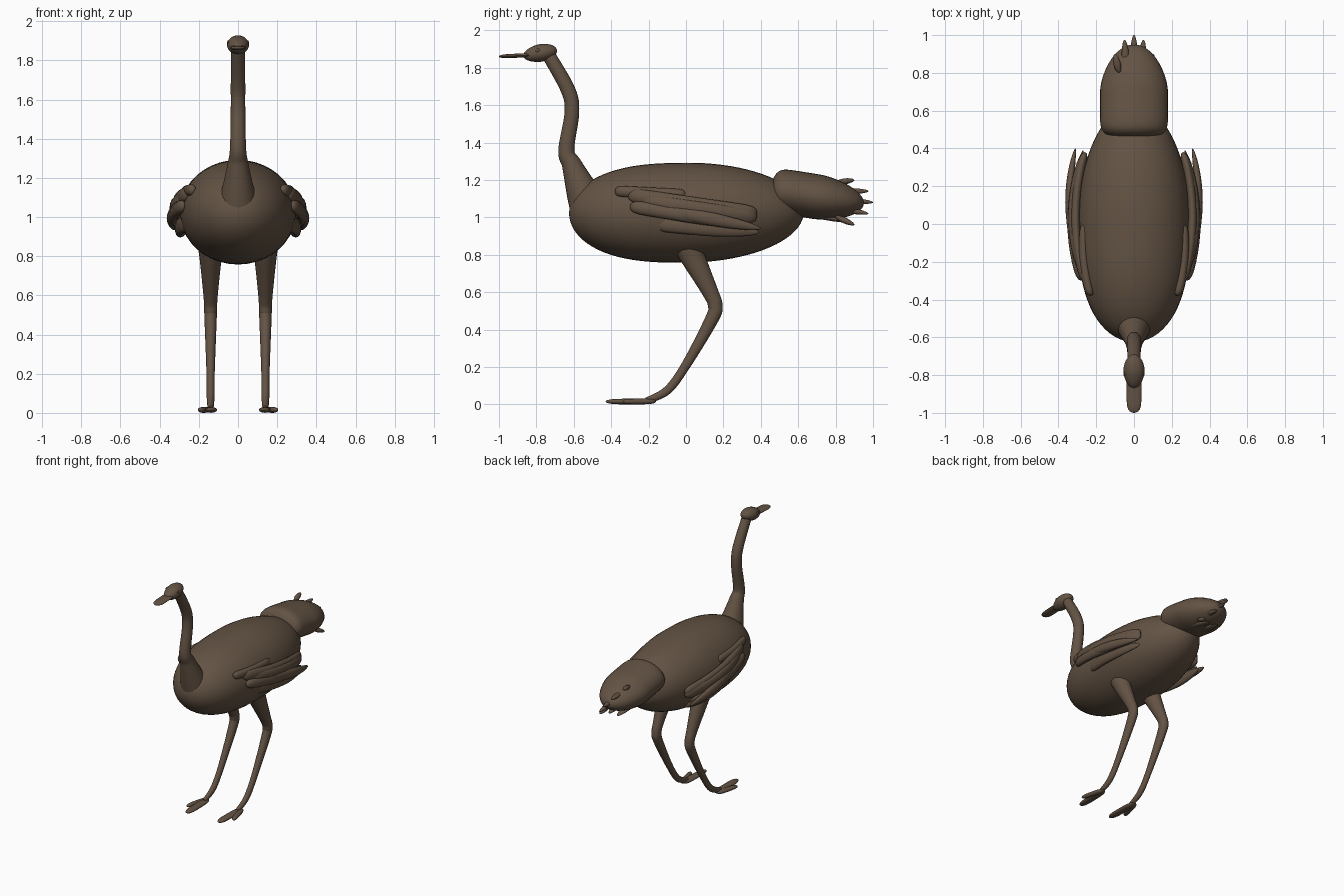
import bpy
import math
from mathutils import Vector

default_cube = bpy.data.objects.get("Cube")
if default_cube:
    bpy.data.objects.remove(default_cube, do_unlink=True)

brown = bpy.data.materials.new("plumage brown")
brown.use_nodes = True
colour = (0.125, 0.086, 0.057, 1)
brown.diffuse_color = colour
shader = brown.node_tree.nodes["Principled BSDF"]
shader.inputs["Base Color"].default_value = colour
shader.inputs["Roughness"].default_value = 0.8


def skin(name, rings, sides):
    """Join oval rings, each given as centre, half width and half depth."""
    verts, faces = [], []
    last = len(rings) - 1
    for i, (centre, width, depth) in enumerate(rings):
        run = rings[min(i + 1, last)][0] - rings[max(i - 1, 0)][0]
        across = Vector((1, 0, 0))
        up = Vector((0, -run.z, run.y)).normalized()
        for k in range(sides):
            angle = math.tau * k / sides
            verts.append(centre + across * width * math.cos(angle) + up * depth * math.sin(angle))
    for i in range(last):
        here, ahead = i * sides, (i + 1) * sides
        for k in range(sides):
            n = (k + 1) % sides
            faces.append((here + k, ahead + k, ahead + n, here + n))
    faces.append(tuple(range(sides)))
    faces.append(tuple(reversed(range(last * sides, len(verts)))))
    mesh = bpy.data.meshes.new(name)
    mesh.from_pydata(verts, [], faces)
    mesh.materials.append(brown)
    obj = bpy.data.objects.new(name, mesh)
    bpy.context.collection.objects.link(obj)
    bpy.ops.object.select_all(action="DESELECT")
    obj.select_set(True)
    bpy.context.view_layer.objects.active = obj
    bpy.ops.object.shade_smooth_by_angle(angle=math.radians(50))


def pod(name, start, end, width, depth, root=2, tip=2, bow=0, sides=16):
    """Rounded form from start to end; a higher root or tip power is blunter."""
    start, end = Vector(start), Vector(end)
    rings = []
    steps = sides
    for i in range(steps + 1):
        t = -math.cos(math.pi * i / steps)
        power = root if t < 0 else tip
        size = max(math.sqrt(max(1 - abs(t) ** power, 0)), 0.02)
        centre = start.lerp(end, (1 + t) / 2)
        centre.x += bow * (1 - t * t)
        rings.append((centre, width * size, depth * size))
    skin(name, rings, sides)


def limb(name, x, path, flatten, steps=6):
    """Smooth tube through points given as y, z and radius."""
    points = [Vector(p) for p in path]
    padded = [points[0], *points, points[-1]]
    samples = []
    for a, b, c, d in zip(padded, padded[1:], padded[2:], padded[3:]):
        for s in range(steps):
            t = s / steps
            samples.append(b + ((c - a) * t + (2 * a - 5 * b + 4 * c - d) * t ** 2
                                + (3 * b - a - 3 * c + d) * t ** 3) / 2)
    samples.append(points[-1])
    skin(name, [(Vector((x, p.x, p.y)), p.z * flatten, p.z) for p in samples], sides=24)


def paired_pod(name, start, end, width, depth, bow=0, **shape):
    """Build a pod on both sides of the body."""
    for side, sign in (("left", 1), ("right", -1)):
        pod(f"{side}_{name}", (sign * start[0], *start[1:]), (sign * end[0], *end[1:]),
            width, depth, bow=sign * bow, **shape)


# Torso with a full chest, and a blunt tail puff over the rump
pod("body", (0, -0.625, 1.02), (0, 0.63, 1.03), width=0.297, depth=0.267, root=2.7, sides=40)
pod("tail", (0, 0.45, 1.15), (0, 0.95, 1.07), width=0.18, depth=0.12, root=10, tip=1.6, sides=32)

# Neck sweeping up from the chest
neck_path = [(-0.5, 1.03, 0.12), (-0.55, 1.13, 0.09), (-0.61, 1.28, 0.054), (-0.64, 1.36, 0.043),
             (-0.61, 1.56, 0.039), (-0.63, 1.68, 0.039), (-0.73, 1.86, 0.036)]
limb("neck", 0, neck_path, flatten=0.95)

# Head, flat bill and eyes
pod("head", (0, -0.87, 1.862), (0, -0.69, 1.895), width=0.056, depth=0.047, root=1.6, sides=24)
pod("bill", (0, -0.78, 1.87), (0, -1, 1.86), width=0.039, depth=0.011, root=6, tip=5)
paired_pod("eye", (0.05, -0.805, 1.892), (0.05, -0.78, 1.892), width=0.006, depth=0.01)

# Legs bending back at the knee
leg_path = [(0, 0.87, 0.08), (0.04, 0.78, 0.065), (0.13, 0.6, 0.043), (0.156, 0.53, 0.039),
            (0.14, 0.46, 0.036), (0, 0.21, 0.025), (-0.1, 0.075, 0.023), (-0.21, 0.02, 0.017)]
for side, x in (("left", 0.14), ("right", -0.14)):
    limb(side + "_leg", x, leg_path, flatten=0.85)

# Two toes on each foot
paired_pod("main_toe", (0.14, -0.16, 0.016), (0.135, -0.43, 0.015), width=0.03, depth=0.015,
           root=4, tip=4)
paired_pod("outer_toe", (0.15, -0.16, 0.016), (0.195, -0.34, 0.015), width=0.02, depth=0.015,
           root=4, tip=4)

# Folded wings made of overlapping quills, bowed around the body
blunt, pointed = 16, 1.5
feathers = {
    "shoulder_feather": ((0.23, -0.38, 1.14), (0.26, 0, 1.12), 0.02, 0.03, blunt),
    "wing_cover": ((0.26, -0.31, 1.12), (0.26, 0.38, 1.02), 0.05, 0.04, blunt),
    "upper_quill": ((0.28, -0.24, 1.09), (0.26, 0.38, 1), 0.055, 0.04, blunt),
    "outer_quill": ((0.3, -0.17, 1.05), (0.31, 0.4, 0.94), 0.035, 0.036, pointed),
    "middle_quill": ((0.28, -0.3, 1.06), (0.28, 0.36, 0.95), 0.05, 0.036, pointed),
    "lower_quill": ((0.26, -0.16, 0.97), (0.27, 0.39, 0.92), 0.035, 0.045, pointed),
}
for name, (start, end, bow, height, tip) in feathers.items():
    paired_pod(name, start, end, width=0.024, depth=height, bow=bow, root=blunt, tip=tip)

# Fan of quills poking out of the tail, stepping down from one side to the other
for i in range(-2, 3):
    root = (0.04 * i, 0.8, 1.095 - 0.045 * i)
    tip = (0.05 * i, 1 - 0.025 * i * i, 1.08 - 0.06 * i)
    pod(f"tail_quill_{i + 3}", root, tip, width=0.02, depth=0.016, tip=pointed)

# Long quills under the tail
paired_pod("under_tail_quill", (0.045, 0.6, 1.03), (0.035, 0.88, 0.975), width=0.034, depth=0.016,
           tip=pointed)
